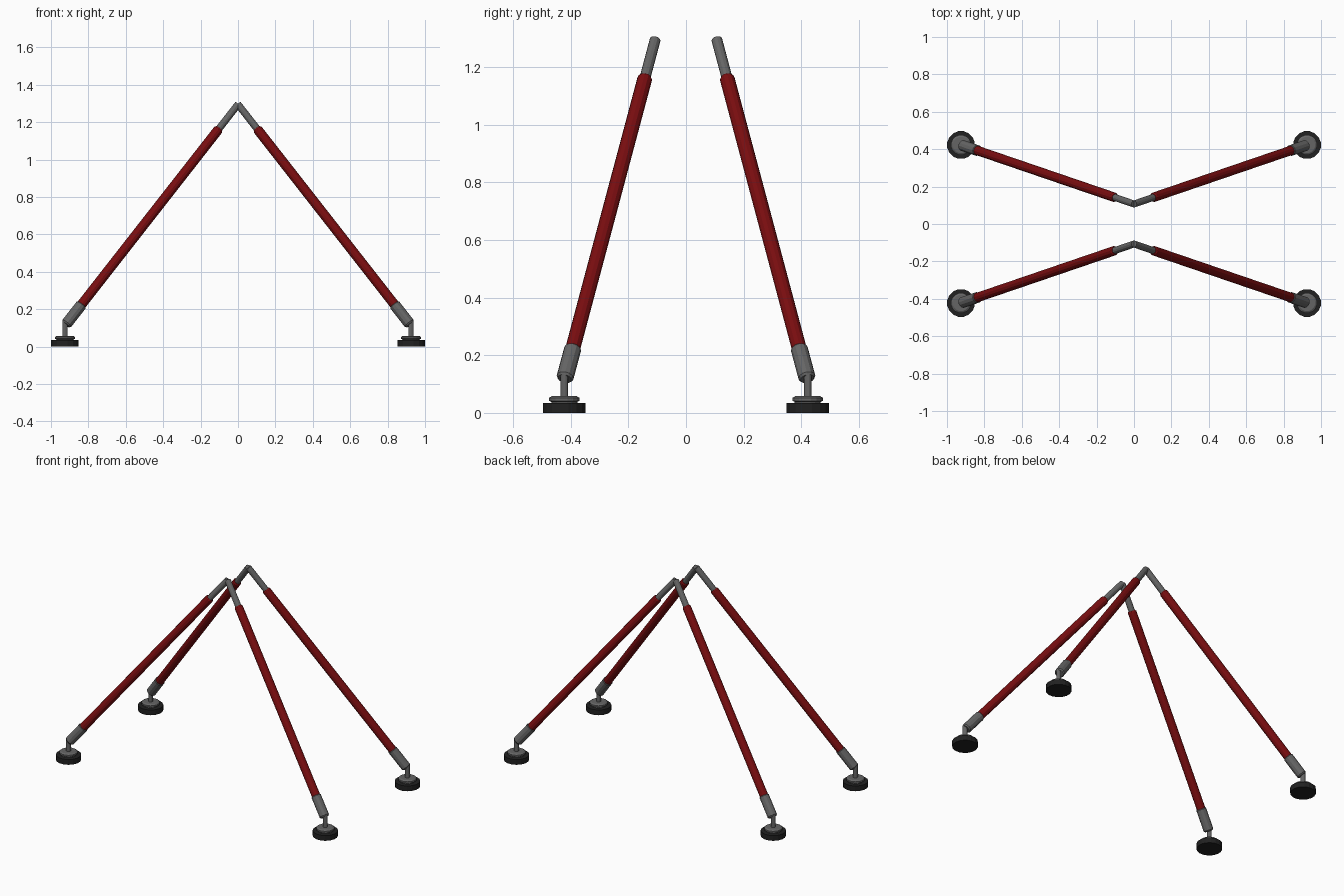
import bpy
import bmesh
import math
from mathutils import Vector

cube = bpy.data.objects.get("Cube")
if cube:
    bpy.data.objects.remove(cube, do_unlink=True)


def material(name, colour):
    mat = bpy.data.materials.new(name)
    mat.use_nodes = True
    mat.diffuse_color = (*colour, 1)
    bsdf = next(n for n in mat.node_tree.nodes if n.type == 'BSDF_PRINCIPLED')
    bsdf.inputs["Base Color"].default_value = (*colour, 1)
    return mat


RED = material("dark red", (0.19, 0.004, 0.005))
GREY = material("metal grey", (0.13, 0.13, 0.13))
BLACK = material("rubber black", (0.015, 0.015, 0.015))


def lathe(name, start, direction, profile, sides, mat):
    """Turn (distance, radius) pairs around an axis, mirrored to all four legs."""
    quat = direction.to_track_quat('Z', 'Y')
    bm = bmesh.new()
    rings = []
    for dist, radius in profile:
        ring = []
        for i in range(sides):
            a = math.tau * (i + 0.5) / sides
            offset = Vector((radius * math.cos(a), radius * math.sin(a), dist))
            ring.append(bm.verts.new(start + quat @ offset))
        rings.append(ring)
    for low, high in zip(rings, rings[1:]):
        for i in range(sides):
            j = (i + 1) % sides
            bm.faces.new((low[i], low[j], high[j], high[i]))
    bm.faces.new(rings[0][::-1])
    bm.faces.new(rings[-1])
    bmesh.ops.recalc_face_normals(bm, faces=bm.faces)
    mesh = bpy.data.meshes.new(name)
    bm.to_mesh(mesh)
    bm.free()
    mesh.materials.append(mat)
    obj = bpy.data.objects.new(name, mesh)
    bpy.context.collection.objects.link(obj)
    mirror = obj.modifiers.new("Mirror", 'MIRROR')
    mirror.use_axis = (True, True, False)
    mirror.use_mirror_merge = False
    return obj


# Slanted leg axis, from the apex down to the ankle
apex = Vector((0, 0.107, 1.295))
ankle = Vector((0.92, 0.421, 0.118))
length = (ankle - apex).length
axis = (ankle - apex).normalized()
tube_start, tube_end = length * 0.11, length * 0.912

lathe("upper_rods", apex, axis, [(0, 0.019), (tube_start + 0.03, 0.019)], 12, GREY)
lathe("leg_tubes", apex, axis,
      [(tube_start, 0.021), (tube_start + 0.008, 0.026), (tube_end + 0.01, 0.026)],
      12, RED)
lathe("lower_sleeves", apex, axis,
      [(tube_end - 0.004, 0.027), (tube_end, 0.030),
       (length - 0.008, 0.030), (length, 0.024)], 12, GREY)

# Upright foot: rubber pad, stepped collar and stem
foot = Vector((0.925, 0.4225, 0))
up = Vector((0, 0, 1))
lathe("rubber_pads", foot, up, [(0, 0.075), (0.034, 0.075)], 16, BLACK)
lathe("foot_collars", foot, up,
      [(0.03, 0.046), (0.038, 0.046), (0.042, 0.054), (0.052, 0.054),
       (0.058, 0.044)], 16, GREY)
lathe("foot_stems", foot, up, [(0.05, 0.014), (0.135, 0.014)], 12, GREY)
